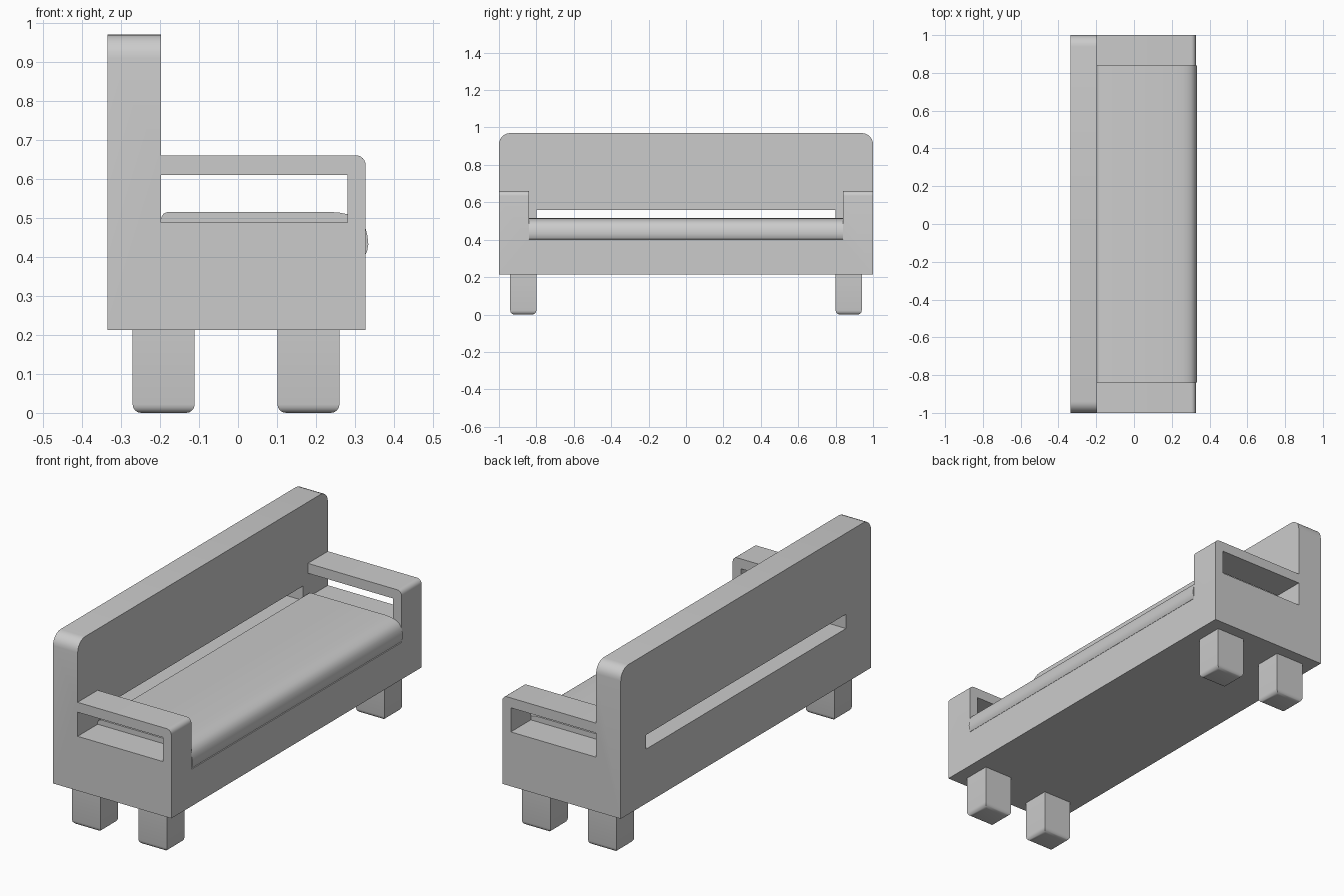
import bpy, bmesh
from math import radians

if "Cube" in bpy.data.objects:
    bpy.data.objects.remove(bpy.data.objects["Cube"])


def finish(name, bm):
    bmesh.ops.recalc_face_normals(bm, faces=bm.faces)
    me = bpy.data.meshes.new(name)
    bm.to_mesh(me)
    bm.free()
    ob = bpy.data.objects.new(name, me)
    bpy.context.collection.objects.link(ob)
    return ob


def extruded(points, half):
    """Solid from an x-z profile, spanning y = -half..half."""
    bm = bmesh.new()
    face = bm.faces.new([bm.verts.new((x, -half, z)) for x, z in points])
    res = bmesh.ops.extrude_face_region(bm, geom=[face])
    verts = [v for v in res["geom"] if isinstance(v, bmesh.types.BMVert)]
    bmesh.ops.translate(bm, verts=verts, vec=(0, 2 * half, 0))
    return bm


def box(x0, x1, y0, y1, z0, z1):
    bm = extruded([(x0, z0), (x1, z0), (x1, z1), (x0, z1)], (y1 - y0) / 2)
    bmesh.ops.translate(bm, verts=bm.verts, vec=(0, (y0 + y1) / 2, 0))
    return bm


def round_edges(bm, test, radius, segments=6):
    edges = [e for e in bm.edges if all(test(v.co) for v in e.verts)]
    bmesh.ops.bevel(bm, geom=edges, offset=radius, segments=segments,
                    profile=0.5, affect='EDGES')


def activate(ob):
    bpy.ops.object.select_all(action='DESELECT')
    ob.select_set(True)
    bpy.context.view_layer.objects.active = ob


def smooth(ob):
    activate(ob)
    bpy.ops.object.shade_smooth_by_angle(angle=radians(30))


def cut(ob, bm):
    cutter = finish("cutter", bm)
    cutter.hide_render = True
    mod = ob.modifiers.new("cut", 'BOOLEAN')
    mod.operation, mod.solver, mod.object = 'DIFFERENCE', 'EXACT', cutter
    activate(ob)
    bpy.ops.object.modifier_apply(modifier=mod.name)
    bpy.data.objects.remove(cutter, do_unlink=True)


BACK, INNER, FRONT = -0.335, -0.197, 0.327

# Frame: L-shaped side profile with rounded back and arm corners
bm = extruded([(BACK, 0.213), (FRONT, 0.213), (FRONT, 0.66),
               (INNER, 0.66), (INNER, 0.97), (BACK, 0.97)], 1.0)
for side in (-1, 1):
    round_edges(bm, lambda c: c.z > 0.96 and c.y * side > 0.99, 0.06)
round_edges(bm, lambda c: c.x > 0.32 and 0.65 < c.z < 0.67, 0.025)
frame = finish("frame", bm)

# Seat recess, arm openings and back slot
cut(frame, box(INNER, 0.5, -0.84, 0.84, 0.40, 0.80))
cut(frame, box(INNER, 0.28, -1.2, 1.2, 0.488, 0.61))
cut(frame, box(-0.5, -0.1, -0.80, 0.80, 0.488, 0.56))
smooth(frame)

# Seat cushion with a rolled front edge
cushion = finish("seat_cushion", extruded([
    (INNER, 0.40), (0.315, 0.40), (0.325, 0.403), (0.331, 0.415),
    (0.334, 0.432), (0.332, 0.452), (0.327, 0.472), (0.317, 0.489),
    (0.302, 0.501), (0.28, 0.509), (0.26, 0.513), (0.235, 0.515),
    (-0.18, 0.515), (-0.19, 0.511), (-0.195, 0.505), (INNER, 0.497)], 0.84))
smooth(cushion)

# Legs with rounded bottom edges
for row, x0 in (("back", -0.27), ("front", 0.101)):
    for side, y0 in (("left", -0.94), ("right", 0.80)):
        bm = box(x0, x0 + 0.159, y0, y0 + 0.14, 0, 0.213)
        round_edges(bm, lambda c: c.z < 0.01, 0.022, 4)
        smooth(finish(f"{row}_{side}_leg", bm))
